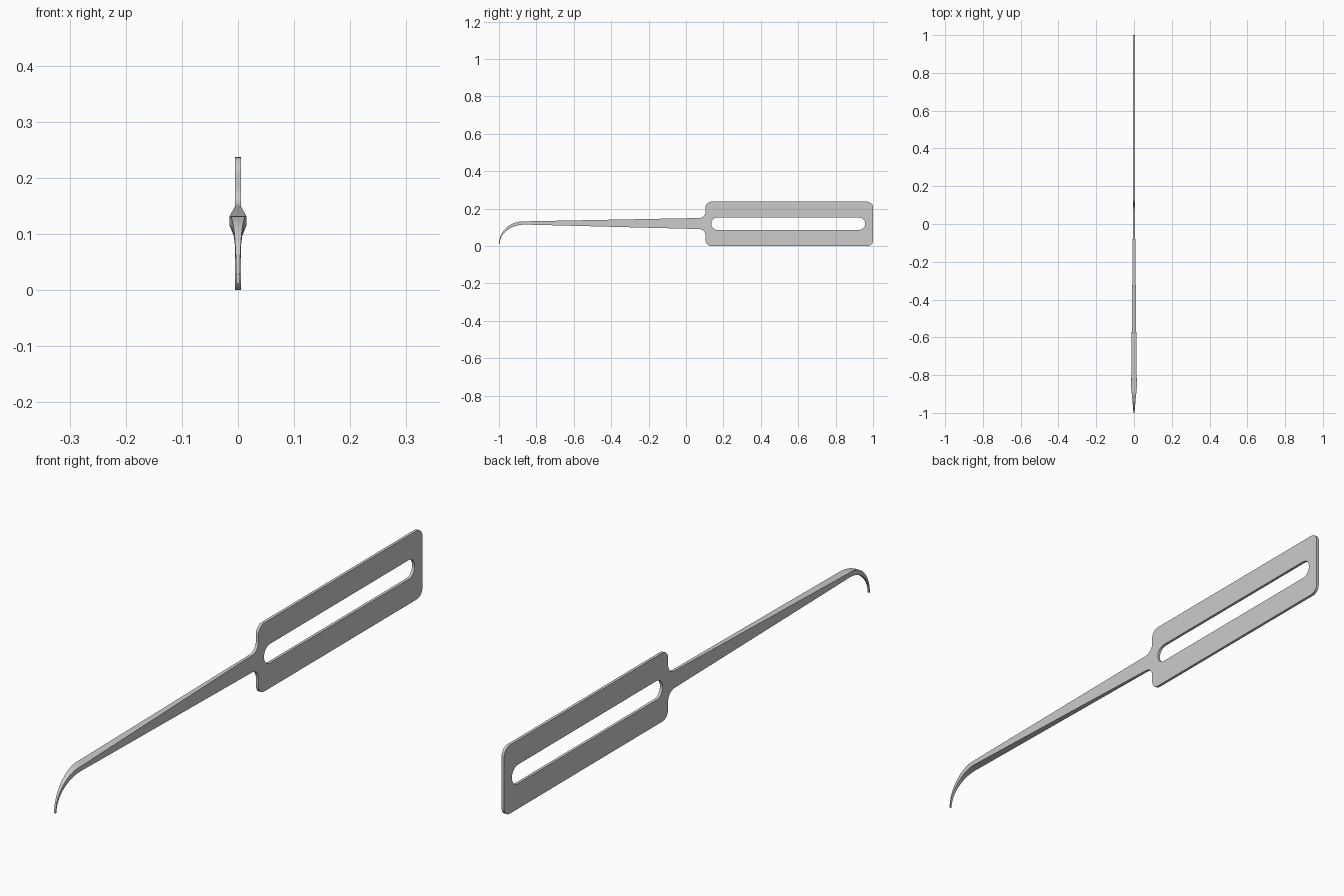
import bpy, bmesh
from math import sin, cos, pi, radians
from mathutils import Matrix

if "Cube" in bpy.data.objects:
    bpy.data.objects.remove(bpy.data.objects["Cube"])

HALF = 0.005  # half thickness of the handle plate
NECK_Y, NECK_LO, NECK_HI = 0.07, 0.091, 0.150


def arc(cy, cz, r, a0, a1, n=8):
    return [(cy + r * cos(radians(a0 + (a1 - a0) * i / n)),
             cz + r * sin(radians(a0 + (a1 - a0) * i / n))) for i in range(n + 1)]


def smooth(ob):
    bpy.ops.object.select_all(action='DESELECT')
    ob.select_set(True)
    bpy.context.view_layer.objects.active = ob
    bpy.ops.object.shade_smooth_by_angle(angle=radians(30))


def plate(name, loops, half):
    """Flat plate in the y-z plane; later loops become holes."""
    cu = bpy.data.curves.new(name, 'CURVE')
    cu.dimensions = '2D'
    cu.fill_mode = 'BOTH'
    cu.extrude = half
    for pts in loops:
        sp = cu.splines.new('POLY')
        sp.points.add(len(pts) - 1)
        for p, (y, z) in zip(sp.points, pts):
            p.co = (y, z, 0, 1)
        sp.use_cyclic_u = True
    ob = bpy.data.objects.new(name, cu)
    bpy.context.collection.objects.link(ob)
    bpy.ops.object.select_all(action='DESELECT')
    ob.select_set(True)
    bpy.context.view_layer.objects.active = ob
    bpy.ops.object.convert(target='MESH')
    ob = bpy.context.object
    # local x -> y, local y -> z, local z -> x
    ob.data.transform(Matrix(((0, 0, 1, 0), (1, 0, 0, 0), (0, 1, 0, 0), (0, 0, 0, 1))))
    bm = bmesh.new()
    bm.from_mesh(ob.data)
    bmesh.ops.remove_doubles(bm, verts=bm.verts, dist=1e-5)
    bmesh.ops.recalc_face_normals(bm, faces=bm.faces)
    bm.to_mesh(ob.data)
    bm.free()
    smooth(ob)


# Slotted handle with rounded corners and filleted neck
Y0, Y1, Z0, Z1, R, F = 0.105, 1.0, 0.0, 0.237, 0.03, 0.035
outline = (arc(Y0 - F, NECK_LO - F, F, 90, 0)
           + arc(Y0 + R, Z0 + R, R, 180, 270)
           + arc(Y1 - R, Z0 + R, R, 270, 360)
           + arc(Y1 - R, Z1 - R, R, 0, 90)
           + arc(Y0 + R, Z1 - R, R, 90, 180)
           + arc(Y0 - F, NECK_HI + F, F, 0, -90))
SR, SZ = 0.033, 0.1195
slot = (arc(0.135 + SR, SZ, SR, 90, 270, 14)
        + arc(0.958 - SR, SZ, SR, -90, 90, 14))
plate("handle", [outline, slot], HALF)

# Tapered shaft and curved hook: rectangular sections (outer point, inner point, half width)
sections = [((NECK_Y, NECK_HI), (NECK_Y, NECK_LO), HALF)]
N = 14
for i in range(N + 1):
    t = i / N
    a = t * pi / 2
    outer = (-0.87 - 0.13 * sin(a), 0.012 + 0.120 * cos(a))
    inner = (-0.86 - 0.136 * sin(a), 0.012 + 0.103 * cos(a))
    sections.append((outer, inner, 0.003 + 0.012 * (1 - t) ** 2))

bm = bmesh.new()
rings = []
for (oy, oz), (iy, iz), w in sections:
    rings.append([bm.verts.new(c) for c in
                  ((-w, oy, oz), (w, oy, oz), (w, iy, iz), (-w, iy, iz))])
for a, b in zip(rings, rings[1:]):
    for k in range(4):
        bm.faces.new((a[k], a[(k + 1) % 4], b[(k + 1) % 4], b[k]))
bm.faces.new(rings[0])
bm.faces.new(rings[-1])
bmesh.ops.recalc_face_normals(bm, faces=bm.faces)
me = bpy.data.meshes.new("hooked_shaft")
bm.to_mesh(me)
bm.free()
shaft = bpy.data.objects.new("hooked_shaft", me)
bpy.context.collection.objects.link(shaft)
smooth(shaft)
